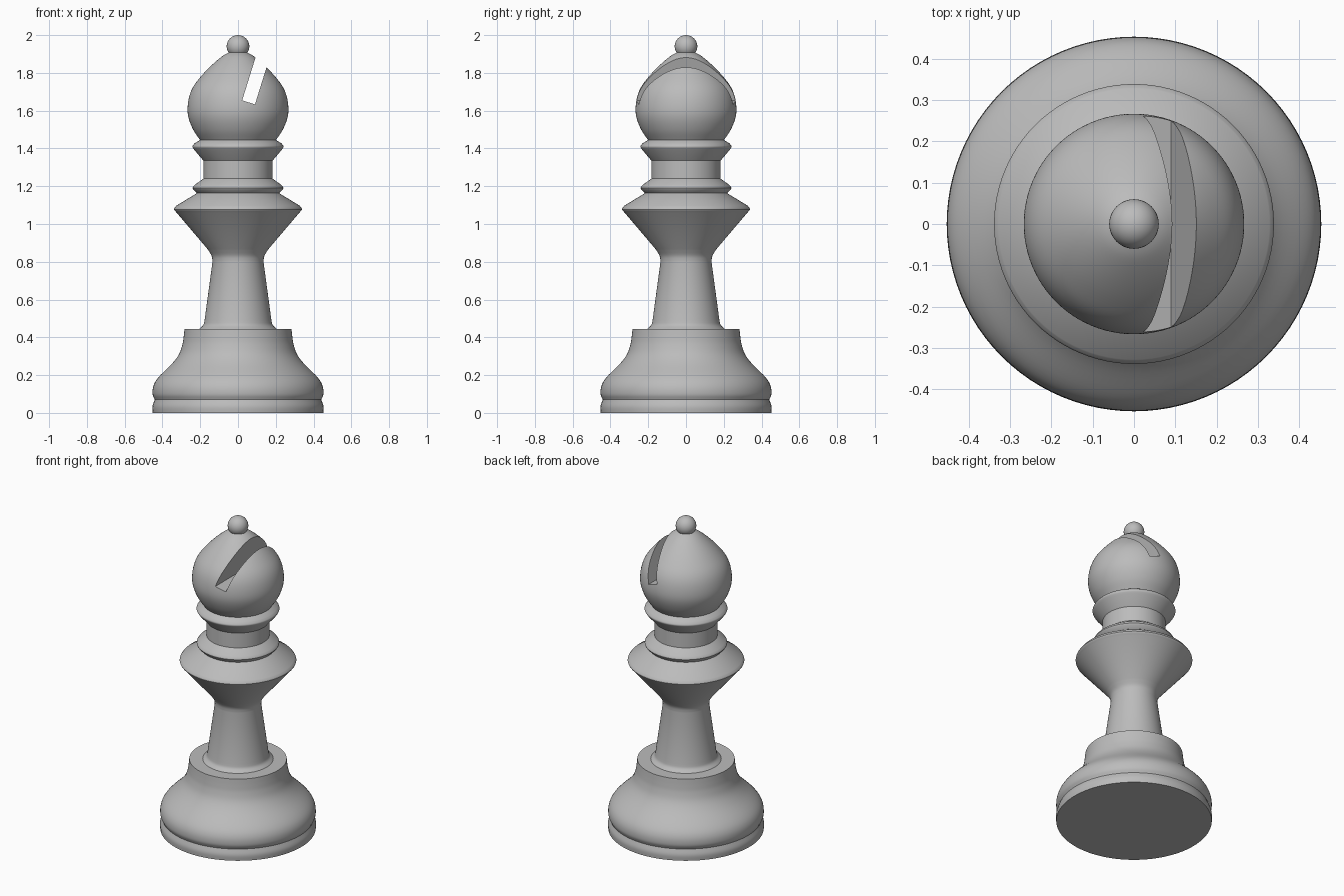
import bpy
import bmesh
import math
from mathutils import Matrix, Vector

SIDES = 96

cube = bpy.data.objects.get("Cube")
if cube:
    bpy.data.objects.remove(cube, do_unlink=True)

gray = bpy.data.materials.new("plain gray")
gray.use_nodes = True
COLOUR = (0.5, 0.5, 0.5, 1)
gray.diffuse_color = COLOUR
gray.node_tree.nodes["Principled BSDF"].inputs["Base Color"].default_value = COLOUR


def curve(points, steps=5):
    """Smooth curve through (radius, height) points."""
    pts = [Vector(p) for p in points]
    pts = [2 * pts[0] - pts[1]] + pts + [2 * pts[-1] - pts[-2]]
    out = []
    for a, b, c, d in zip(pts, pts[1:], pts[2:], pts[3:]):
        for i in range(steps):
            t = i / steps
            out.append(b + 0.5 * t * (c - a + t * (2 * a - 5 * b + 4 * c - d
                                                   + t * (3 * (b - c) + d - a))))
    return [tuple(p) for p in out] + [tuple(points[-1])]


def add_object(name, bm):
    bmesh.ops.recalc_face_normals(bm, faces=bm.faces)
    mesh = bpy.data.meshes.new(name)
    bm.to_mesh(mesh)
    bm.free()
    mesh.materials.append(gray)
    obj = bpy.data.objects.new(name, mesh)
    bpy.context.collection.objects.link(obj)
    return obj


def shade(obj, angle=30):
    bpy.ops.object.select_all(action="DESELECT")
    obj.select_set(True)
    bpy.context.view_layer.objects.active = obj
    bpy.ops.object.shade_smooth_by_angle(angle=math.radians(angle))


def lathe(name, profile):
    """Closed solid of revolution, with flat caps at both ends."""
    bm = bmesh.new()
    rings = []
    for r, z in profile:
        rings.append([bm.verts.new((r * math.cos(k * math.tau / SIDES),
                                    r * math.sin(k * math.tau / SIDES), z))
                      for k in range(SIDES)])
    for low, high in zip(rings, rings[1:]):
        for k in range(SIDES):
            n = (k + 1) % SIDES
            bm.faces.new((low[k], low[n], high[n], high[k]))
    bm.faces.new(rings[0][::-1])
    bm.faces.new(rings[-1])
    obj = add_object(name, bm)
    shade(obj)
    return obj


# Base: foot rim, groove, then a swelling bell
foot = curve([(0.452, 0), (0.453, 0.035), (0.441, 0.07)], 4)
bell = curve([(0.441, 0.07), (0.452, 0.1), (0.447, 0.145), (0.42, 0.19),
              (0.35, 0.26), (0.313, 0.31), (0.295, 0.36), (0.288, 0.4), (0.283, 0.445)])
lathe("base", foot + bell[1:])

# Stem: flared at the foot, tapering up into the wide collar
stem = curve([(0.205, 0.445), (0.184, 0.465), (0.177, 0.49)], 4)
flare = curve([(0.135, 0.8), (0.14, 0.832), (0.162, 0.868)], 4)
rim = curve([(0.325, 1.06), (0.339, 1.078), (0.328, 1.096)], 4)
lathe("stem_and_collar", stem + flare + rim + [(0.215, 1.165)])

# Neck with a ring at each end
low_edge = curve([(0.225, 1.17), (0.24, 1.19), (0.23, 1.207)], 4)
lathe("lower_ring", [(0.213, 1.16)] + low_edge + [(0.183, 1.24)])
lathe("neck", [(0.183, 1.23), (0.183, 1.35)])
high_edge = curve([(0.232, 1.393), (0.241, 1.41), (0.23, 1.427)], 4)
lathe("upper_ring", [(0.183, 1.335)] + high_edge + [(0.2, 1.445)])

# Head
head = lathe("head", curve([(0.198, 1.44), (0.235, 1.495), (0.26, 1.555), (0.267, 1.61),
                            (0.258, 1.675), (0.235, 1.73), (0.193, 1.785), (0.14, 1.84),
                            (0.085, 1.887), (0.045, 1.91)]))

# Slanted slot cut through the head from front to back
bm = bmesh.new()
bmesh.ops.create_cube(bm, size=1)
bmesh.ops.transform(bm, verts=bm.verts,
                    matrix=Matrix.Translation((0.056, 0, 1.644))
                    @ Matrix.Rotation(math.radians(17.3), 4, "Y")
                    @ Matrix.Translation((0, 0, 0.25))
                    @ Matrix.Diagonal((0.071, 1, 0.5, 1)))
cutter = add_object("slot_cutter", bm)
cutter.hide_render = True
slot = head.modifiers.new("slot", "BOOLEAN")
slot.operation = "DIFFERENCE"
slot.solver = "EXACT"
slot.object = cutter
bpy.context.view_layer.objects.active = head
bpy.ops.object.modifier_apply(modifier=slot.name)
bpy.data.objects.remove(cutter, do_unlink=True)
shade(head)

# Finial ball
bm = bmesh.new()
bmesh.ops.create_uvsphere(bm, u_segments=48, v_segments=24, radius=0.06)
bmesh.ops.translate(bm, verts=bm.verts, vec=(0, 0, 1.94))
shade(add_object("finial", bm))
